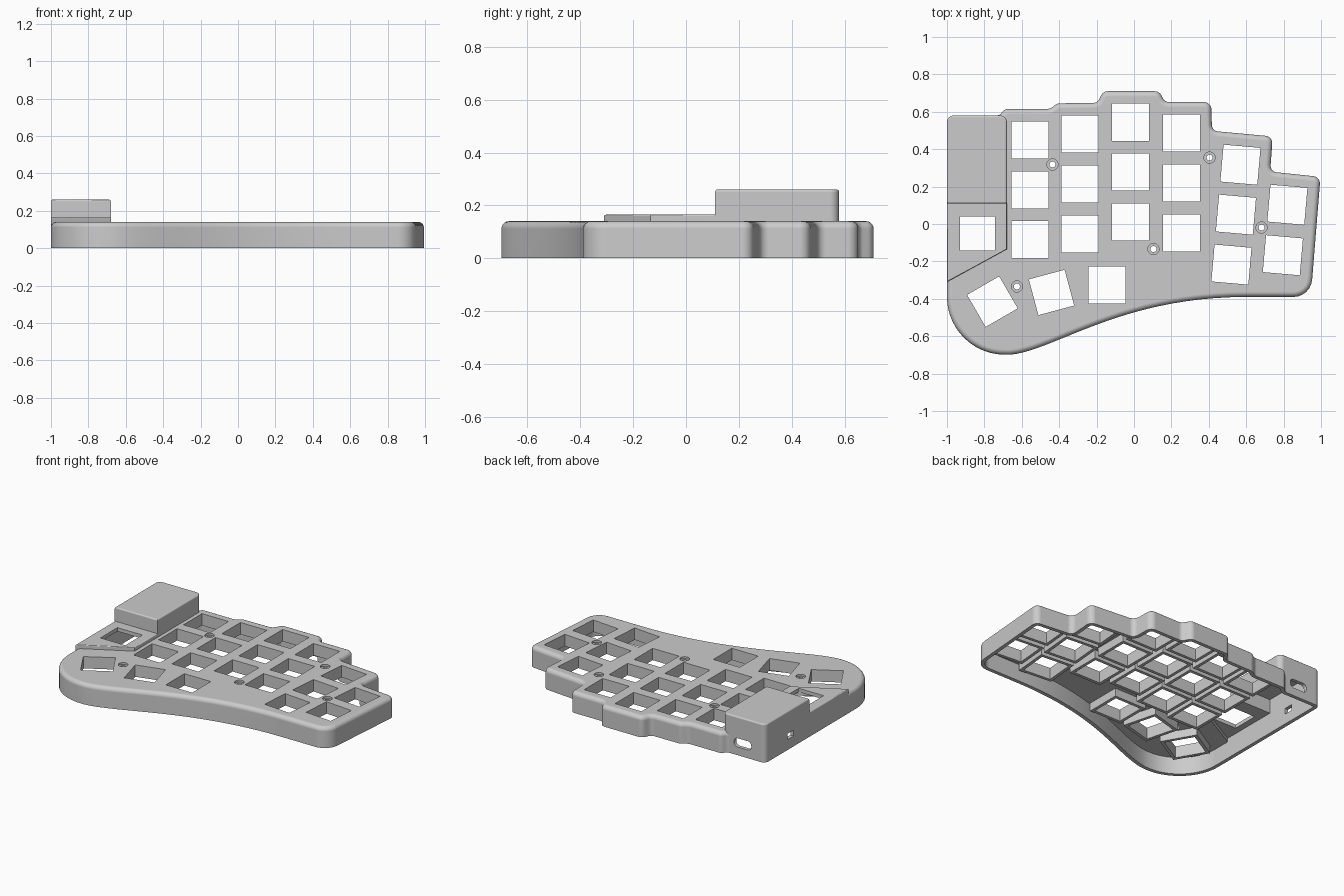
import bpy
import bmesh
from math import cos, sin, tan, pi, radians
from mathutils import Matrix, Vector

if "Cube" in bpy.data.objects:
    bpy.data.objects.remove(bpy.data.objects["Cube"])

WALL = 0.025
TOP = 0.14

grey = bpy.data.materials.new("matte_grey")
grey.use_nodes = True
colour = (0.6, 0.6, 0.6, 1)
grey.diffuse_color = colour
grey.node_tree.nodes["Principled BSDF"].inputs["Base Color"].default_value = colour


def rounded(corners, steps=6):
    """Outline from (x, y, radius) corners, each replaced by an arc."""
    out = []
    for i, (x, y, r) in enumerate(corners):
        p = Vector((x, y))
        if r == 0:
            out.append(p)
            continue
        a = (Vector(corners[i - 1][:2]) - p).normalized()
        b = (Vector(corners[(i + 1) % len(corners)][:2]) - p).normalized()
        half = a.angle(b) / 2
        reach = r / tan(half)
        centre = p + (a + b).normalized() * (r / sin(half))
        start, end = p + a * reach - centre, p + b * reach - centre
        n = steps * 3 if r > 0.2 else steps
        sweep_angle = pi - 2 * half
        if start.x * end.y - start.y * end.x < 0:
            sweep_angle = -sweep_angle
        for k in range(n + 1):
            out.append(centre + Matrix.Rotation(sweep_angle * k / n, 2) @ start)
    return out


def inset(points, d):
    """Move a counter-clockwise outline inwards by d."""
    out = []
    for i, p in enumerate(points):
        e1 = (p - points[i - 1]).normalized()
        e2 = (points[(i + 1) % len(points)] - p).normalized()
        n1, n2 = Vector((-e1.y, e1.x)), Vector((-e2.y, e2.x))
        out.append(p + (n1 + n2) * (d / (1 + n1.dot(n2))))
    return out


def add_prism(bm, points, z0, z1, bevel=0, matrix=Matrix()):
    """Solid prism with an optional rounded top edge."""
    levels = [(z0, 0)]
    if bevel:
        for k in range(6):
            a = k * pi / 10
            levels.append((z1 - bevel * (1 - sin(a)), bevel * (1 - cos(a))))
    else:
        levels.append((z1, 0))
    rings = [[bm.verts.new(matrix @ Vector((p.x, p.y, z))) for p in inset(points, d)]
             for z, d in levels]
    for low, high in zip(rings, rings[1:]):
        for i in range(len(low)):
            j = (i + 1) % len(low)
            bm.faces.new((low[i], low[j], high[j], high[i]))
    bm.faces.new(rings[0][::-1])
    bm.faces.new(rings[-1])


def finish(name, bm):
    bmesh.ops.recalc_face_normals(bm, faces=bm.faces)
    mesh = bpy.data.meshes.new(name)
    bm.to_mesh(mesh)
    bm.free()
    mesh.materials.append(grey)
    ob = bpy.data.objects.new(name, mesh)
    bpy.context.collection.objects.link(ob)
    return ob


def prism(name, *args, **kw):
    bm = bmesh.new()
    add_prism(bm, *args, **kw)
    return finish(name, bm)


def rect(w, h, r=0):
    return rounded([(-w / 2, -h / 2, r), (w / 2, -h / 2, r), (w / 2, h / 2, r), (-w / 2, h / 2, r)])


def circle(r):
    return [Vector((r * cos(k * pi / 12), r * sin(k * pi / 12))) for k in range(24)]


def combine(target, tool, operation):
    mod = target.modifiers.new(operation.lower(), "BOOLEAN")
    mod.operation, mod.solver, mod.object = operation, "EXACT", tool
    bpy.ops.object.select_all(action="DESELECT")
    bpy.context.view_layer.objects.active = target
    target.select_set(True)
    bpy.ops.object.modifier_apply(modifier=mod.name)
    bpy.data.objects.remove(tool)


# Case outline: round thumb end, sweeping front edge, stepped back edge
sweep = [Vector(p) for p in ((-0.69, -0.70), (-0.45, -0.70), (-0.1, -0.39), (0.6, -0.39))]
front = []
for k in range(1, 25):
    t = k / 24
    p = (sweep[0] * (1 - t) ** 3 + sweep[1] * 3 * t * (1 - t) ** 2
         + sweep[2] * 3 * t * t * (1 - t) + sweep[3] * t ** 3)
    front.append((p.x, p.y, 0))
outline = rounded(
    [(-1, 0.58, 0.035), (-1, -0.70, 0.31)] + front +
    [(0.945, -0.39, 0.1), (0.997, 0.252, 0.04), (0.728, 0.28, 0.035),
     (0.742, 0.468, 0.04), (0.417, 0.498, 0.035), (0.413, 0.652, 0.04),
     (0.165, 0.652, 0.035), (0.135, 0.71, 0.04), (-0.165, 0.71, 0.04),
     (-0.195, 0.648, 0.035), (-0.41, 0.645, 0.05), (-0.45, 0.615, 0.05),
     (-0.69, 0.615, 0.035), (-0.72, 0.58, 0.035)])
pod_outline = rounded([(-1, 0.58, 0.035), (-1, 0.11, 0), (-0.68, 0.11, 0), (-0.68, 0.58, 0.035)])
step_outline = rounded([(-1, 0.2, 0), (-1, -0.31, 0), (-0.68, -0.135, 0), (-0.68, 0.2, 0)])

case = prism("keyboard_case", outline, 0, TOP, bevel=0.028)
combine(case, prism("side_step", step_outline, 0, 0.165, bevel=0.006), "UNION")
combine(case, prism("controller_pod", pod_outline, 0, 0.26, bevel=0.01), "UNION")

# Hollow underside
for points, height in ((outline, 0.115), (step_outline, TOP), (pod_outline, 0.235)):
    combine(case, prism("cavity", inset(points, WALL), -0.1, height), "DIFFERENCE")

# Switch positions: x, centre y values, turn in degrees
keys = []
for x, middle in ((-0.555, 0.183), (-0.288, 0.213), (-0.018, 0.277), (0.253, 0.22)):
    keys += [(x, middle + k * 0.267, 0) for k in (-1, 0, 1)]
keys += [(0.545 + k * 0.024, 0.05 + k * 0.267, -5) for k in (-1, 0, 1)]
keys += [(0.808 + k * 0.012, -0.032 + k * 0.135, -5) for k in (-1, 1)]
keys += [(-0.144, -0.326, 0), (-0.441, -0.366, 15), (-0.757, -0.415, 30)]

collars, holes = bmesh.new(), bmesh.new()
for x, y, turn in keys:
    place = Matrix.Translation((x, y, 0)) @ Matrix.Rotation(radians(turn), 4, "Z")
    add_prism(collars, rect(0.24, 0.24), 0.06, 0.125, matrix=place)
    add_prism(holes, rect(0.198, 0.198), -0.1, 0.4, matrix=place)

# Side window and port openings
add_prism(holes, rect(0.187, 0.182), -0.1, 0.4, matrix=Matrix.Translation((-0.838, -0.05, 0)))
back_port = Matrix.Translation((-0.83, 0.58, 0.085)) @ Matrix.Rotation(pi / 2, 4, "X")
add_prism(holes, rect(0.13, 0.06, 0.028), -0.05, 0.05, matrix=back_port)
side_port = Matrix.Translation((-1, 0.31, 0.09)) @ Matrix.Rotation(pi / 2, 4, "Y")
add_prism(holes, rect(0.04, 0.065), -0.05, 0.05, matrix=side_port)

# Screw holes with a wider seat
seats = bmesh.new()
for x, y in ((-0.436, 0.318), (0.404, 0.355), (0.682, -0.019), (0.104, -0.134), (-0.626, -0.334)):
    place = Matrix.Translation((x, y, 0))
    add_prism(holes, circle(0.016), -0.1, 0.4, matrix=place)
    add_prism(seats, circle(0.03), 0.127, 0.2, matrix=place)

combine(case, finish("switch_collars", collars), "UNION")
combine(case, finish("screw_seats", seats), "DIFFERENCE")
combine(case, finish("openings", holes), "DIFFERENCE")

# Smooth rounded edges, flat plates
bpy.ops.object.shade_smooth_by_angle(angle=radians(30))
weighted = case.modifiers.new("flat_plates", "WEIGHTED_NORMAL")
weighted.weight = 100
weighted.keep_sharp = True
